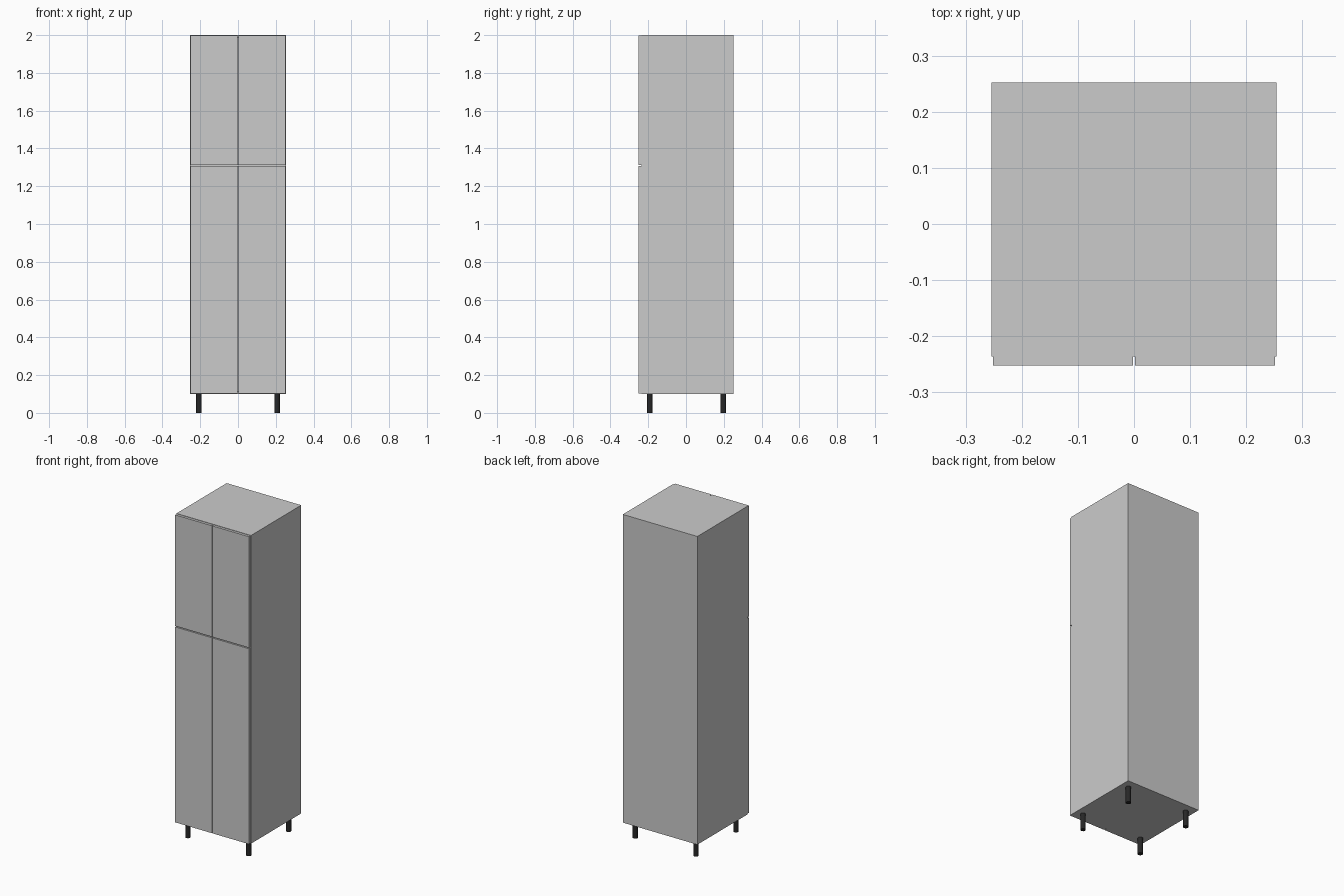
import bpy

if "Cube" in bpy.data.objects:
    bpy.data.objects.remove(bpy.data.objects["Cube"])

W, YB, YF, YD = 0.2542, 0.2525, -0.2365, -0.2525   # half width, back, carcass front, door front
Z0, Z1, T = 0.1, 2.0, 0.016                        # carcass bottom, top, board thickness
SPLIT, GAP, INSET = 1.31, 0.003, 0.0025


def box(name, x0, x1, y0, y1, z0, z1):
    bpy.ops.mesh.primitive_cube_add(size=1, location=((x0 + x1) / 2, (y0 + y1) / 2, (z0 + z1) / 2))
    o = bpy.context.object
    o.name = name
    o.scale = (x1 - x0, y1 - y0, z1 - z0)
    bpy.ops.object.transform_apply(location=False, rotation=False, scale=True)
    return o


# Carcass boards
box("left_side", -W, -W + T, YF, YB, Z0, Z1)
box("right_side", W - T, W, YF, YB, Z0, Z1)
for name, z in (("bottom_board", Z0), ("middle_shelf", SPLIT - T / 2), ("top_board", Z1 - T)):
    box(name, -W + T, W - T, YF, YB - (0.004 if name == "middle_shelf" else 0), z, z + T)
box("back_panel", -W + T, W - T, YB - 0.004, YB, Z0 + T, Z1 - T)

# Four doors with narrow gaps between them
for side, x0, x1 in (("left", -W + INSET, -0.002), ("right", 0.002, W - INSET)):
    box("lower_door_" + side, x0, x1, YD, YF, Z0 + INSET, SPLIT - GAP)
    box("upper_door_" + side, x0, x1, YD, YF, SPLIT + GAP, Z1 - INSET)

# Black round legs
black = bpy.data.materials.new("black")
black.diffuse_color = (0.02, 0.02, 0.02, 1)
black.use_nodes = True
black.node_tree.nodes["Principled BSDF"].inputs["Base Color"].default_value = black.diffuse_color
for row, y in (("front", -0.192), ("back", 0.198)):
    for side, x in (("left", -0.207), ("right", 0.207)):
        bpy.ops.mesh.primitive_cylinder_add(vertices=24, radius=0.015, depth=Z0, location=(x, y, Z0 / 2))
        leg = bpy.context.object
        leg.name = f"{row}_{side}_leg"
        leg.data.materials.append(black)
        bpy.ops.object.shade_smooth_by_angle()
